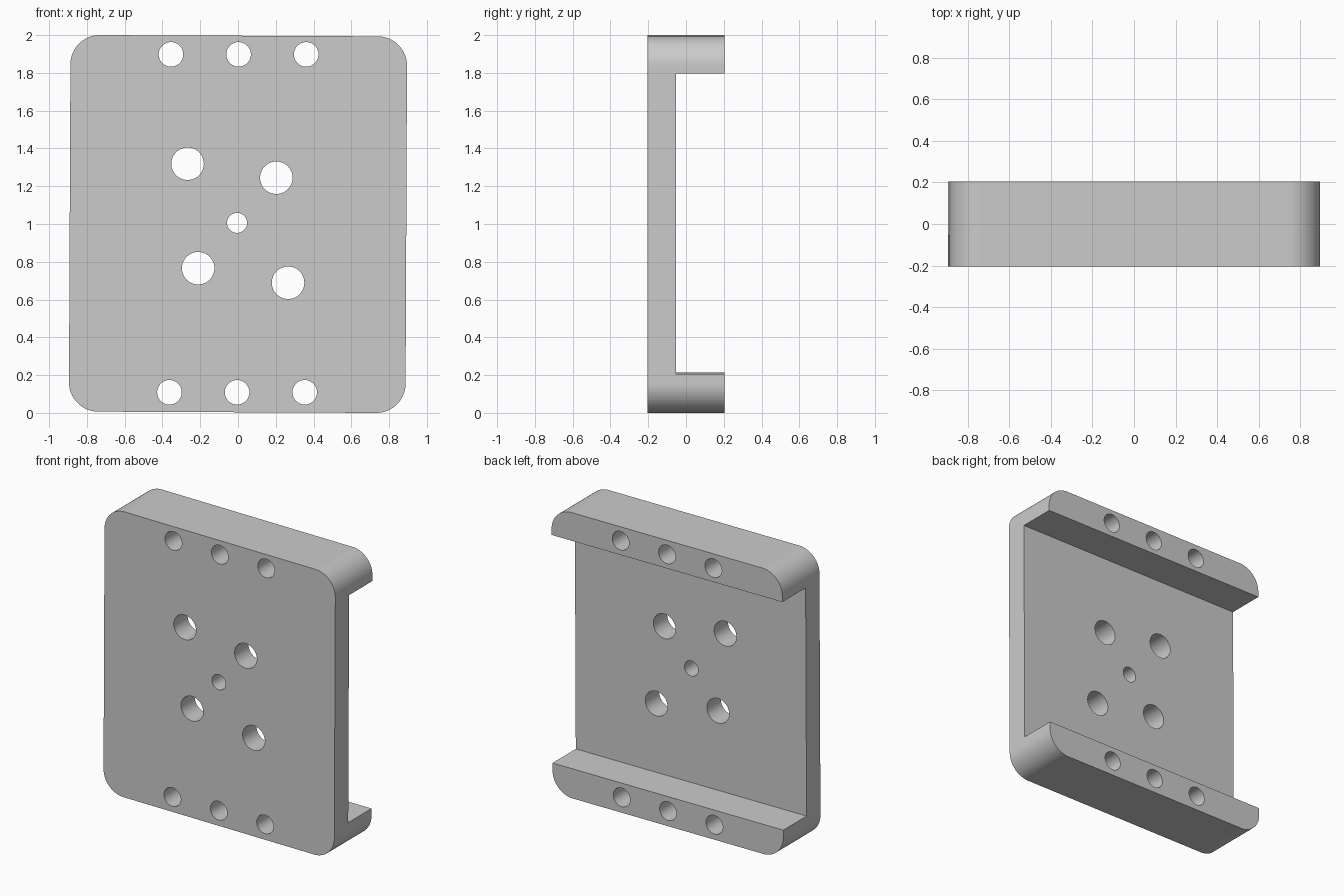
import bpy, bmesh, math
from mathutils import Matrix, Vector

if "Cube" in bpy.data.objects:
    bpy.data.objects.remove(bpy.data.objects["Cube"])

TILT = 0.0045                       # slight clockwise lean of the bracket
HALF_W, HALF_H, HALF_D = 0.891, 0.9967, 0.205
CORNER_R, CORNER_STEPS = 0.155, 16
FLOOR_Y = -0.052                    # rear face of the thin plate
LEAN = Matrix.Translation((0, 0, 1)) @ Matrix.Rotation(TILT, 4, 'Y')

grey = bpy.data.materials.new("plain_grey")
grey.diffuse_color = (0.6, 0.6, 0.6, 1)
grey.use_nodes = True
grey.node_tree.nodes["Principled BSDF"].inputs["Base Color"].default_value = grey.diffuse_color


def make_object(name, bm):
    bmesh.ops.recalc_face_normals(bm, faces=bm.faces)
    mesh = bpy.data.meshes.new(name)
    bm.to_mesh(mesh)
    bm.free()
    mesh.materials.append(grey)
    obj = bpy.data.objects.new(name, mesh)
    bpy.context.collection.objects.link(obj)
    return obj


def cut(target, cutter):
    mod = target.modifiers.new("cut", 'BOOLEAN')
    mod.operation, mod.solver, mod.object = 'DIFFERENCE', 'EXACT', cutter
    cutter.hide_render = True
    bpy.context.view_layer.objects.active = target
    bpy.ops.object.modifier_apply(modifier=mod.name)
    bpy.data.objects.remove(cutter, do_unlink=True)


# Bracket body: rounded rectangle extruded front to back
bm = bmesh.new()
outline = []
for i, (sx, sz) in enumerate([(1, 1), (-1, 1), (-1, -1), (1, -1)]):
    for k in range(CORNER_STEPS + 1):
        a = (i + k / CORNER_STEPS) * math.pi / 2
        x = sx * (HALF_W - CORNER_R) + CORNER_R * math.cos(a)
        z = sz * (HALF_H - CORNER_R) + CORNER_R * math.sin(a)
        outline.append(bm.verts.new((x, -HALF_D, z)))
face = bm.faces.new(outline)
ext = bmesh.ops.extrude_face_region(bm, geom=[face])
bmesh.ops.translate(bm, vec=(0, 2 * HALF_D, 0),
                    verts=[v for v in ext["geom"] if isinstance(v, bmesh.types.BMVert)])
bm.transform(LEAN)
bracket = make_object("channel_bracket", bm)

# Rear channel between the two rails, open at both sides
low, high, back = -0.79, 0.80, 0.5
bm = bmesh.new()
bmesh.ops.create_cube(bm, size=1)
bmesh.ops.scale(bm, vec=(3, back - FLOOR_Y, high - low), verts=bm.verts)
bmesh.ops.translate(bm, vec=(0, (back + FLOOR_Y) / 2, (high + low) / 2), verts=bm.verts)
bm.transform(LEAN)
cut(bracket, make_object("channel_cutter", bm))

# Through holes: rail screw holes, plate mounting holes, centre hole (x, z, radius)
holes = [(x + dx, z, 0.065)
         for dx, z in ((0.003, 1.898), (-0.005, 0.109)) for x in (-0.358, 0, 0.358)]
holes += [(-0.267, 1.319, 0.086), (0.203, 1.245, 0.086),
          (-0.211, 0.766, 0.086), (0.265, 0.689, 0.086), (-0.005, 1.006, 0.053)]
bm = bmesh.new()
for x, z, r in holes:
    bmesh.ops.create_cone(bm, cap_ends=True, segments=48, radius1=r, radius2=r, depth=1,
                          matrix=Matrix.Translation((x, 0, z)) @ Matrix.Rotation(math.pi / 2, 4, 'X'))
cut(bracket, make_object("hole_cutters", bm))
